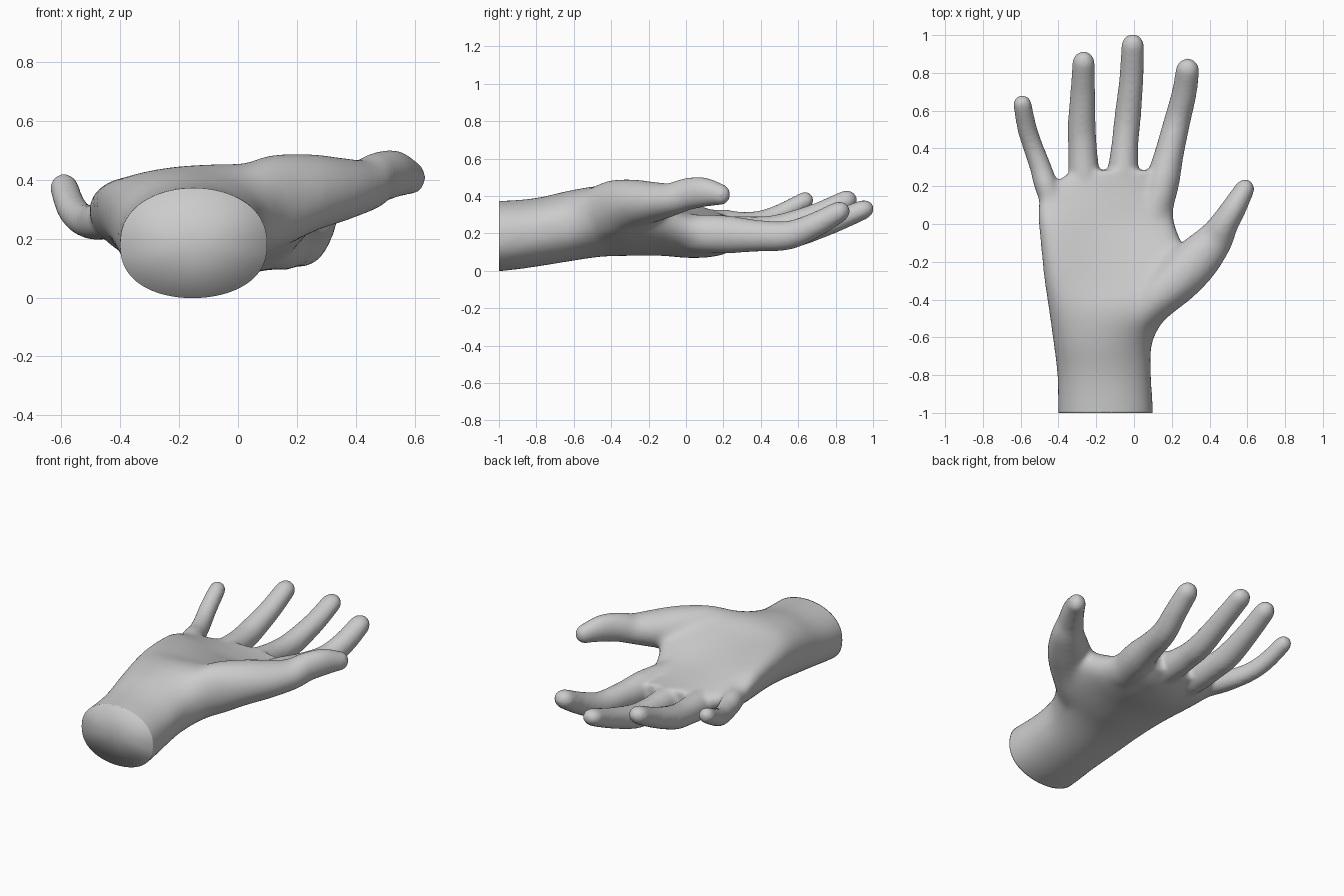
import bpy, bmesh, math
from mathutils import Vector

if "Cube" in bpy.data.objects:
    bpy.data.objects.remove(bpy.data.objects["Cube"])

SEG = 28
bm = bmesh.new()


def spline(rows, sub=6):
    """Catmull-Rom resampling of rows of numbers."""
    out = []
    for i in range(len(rows) - 1):
        a, b, c, d = (rows[max(0, min(len(rows) - 1, i + k))] for k in (-1, 0, 1, 2))
        for s in range(sub):
            t = s / sub
            out.append([0.5 * (2 * q + (r - p) * t + (2 * p - 5 * q + 4 * r - w) * t * t
                               + (3 * q - p - 3 * r + w) * t ** 3)
                        for p, q, r, w in zip(a, b, c, d)])
    out.append(list(rows[-1]))
    return out


def skin(rings):
    """Bridge rings of points into a closed solid."""
    loops = [[bm.verts.new(p) for p in ring] for ring in rings]
    faces = [bm.faces.new(loops[0]), bm.faces.new(loops[-1])]
    for a, b in zip(loops, loops[1:]):
        for i in range(SEG):
            j = (i + 1) % SEG
            faces.append(bm.faces.new((a[i], a[j], b[j], b[i])))
    bmesh.ops.recalc_face_normals(bm, faces=faces)


def digit(points):
    """Round-ended tube; points are x, y, z, half width, half height."""
    rows = spline(points)
    rings = []

    def ring(c, d, w, h):
        side = d.cross(Vector((0, 0, 1))).normalized()
        up = side.cross(d)
        rings.append([c + side * w * math.cos(a) + up * h * math.sin(a)
                      for a in (2 * math.pi * k / SEG for k in range(SEG))])

    for i, r in enumerate(rows):
        d = Vector(rows[min(i + 1, len(rows) - 1)][:3]) - Vector(rows[max(i - 1, 0)][:3])
        d.normalize()
        ring(Vector(r[:3]), d, r[3] + 0.003, r[4] + 0.003)
    for k in range(1, 7):
        a = k * math.pi / 2 / 6.3
        ring(Vector(r[:3]) + d * (r[3] + 0.01) * math.sin(a), d,
             (r[3] + 0.003) * math.cos(a), (r[4] + 0.003) * math.cos(a))
    skin(rings)


# Wrist and palm: y, left x, right x, top z (left, mid, right), bottom z (left, mid, right)
palm = [
    (-1.20, -.400, .105, .365, .37, .365, -.03, -.015, -.03),
    (-.98, -.404, .102, .37, .375, .37, -.01, -.002, -.005),
    (-.80, -.407, .092, .39, .39, .38, .02, .021, .03),
    (-.62, -.429, .100, .44, .43, .44, .05, .050, .06),
    (-.45, -.453, .200, .49, .452, .53, .08, .076, .14),
    (-.30, -.476, .300, .51, .42, .54, .11, .081, .19),
    (-.15, -.492, .275, .50, .38, .46, .13, .080, .15),
    (.00, -.506, .218, .47, .335, .37, .15, .070, .09),
    (.10, -.508, .210, .41, .31, .33, .17, .074, .08),
    (.19, -.460, .213, .35, .29, .30, .19, .092, .082),
    (.285, -.320, .200, .30, .275, .275, .16, .13, .12),
]
rings = []
for y, xl, xr, tl, tm, tr, bl, bmid, br in spline(palm, 5):
    pts = []
    for k in range(SEG):
        a = 2 * math.pi * k / SEG
        u, s = math.cos(a), math.sin(a)
        wl, wm, wr = u * (u - 1) / 2, 1 - u * u, u * (u + 1) / 2
        top, bot = tl * wl + tm * wm + tr * wr, bl * wl + bmid * wm + br * wr
        z = (top + bot) / 2 + (top - bot) / 2 * math.copysign(abs(s) ** 0.85, s)
        pts.append(((xl + xr) / 2 + (xr - xl) / 2 * u, y, z))
    rings.append(pts)
skin(rings)

# Little finger
digit([(-.40, .02, .26, .05, .06), (-.458, .18, .262, .060, .065), (-.495, .30, .256, .054, .056),
       (-.535, .41, .270, .050, .052), (-.567, .51, .308, .049, .049), (-.590, .63, .372, .046, .045)])
# Ring finger
digit([(-.25, .02, .20, .07, .08), (-.263, .22, .205, .080, .085), (-.272, .40, .215, .073, .073),
       (-.277, .52, .235, .071, .069), (-.271, .70, .300, .063, .059), (-.267, .85, .372, .057, .053)])
# Middle finger
digit([(-.07, .02, .19, .07, .09), (-.060, .24, .190, .080, .088), (-.048, .42, .185, .068, .075),
       (-.033, .57, .195, .067, .070), (-.014, .77, .255, .061, .058), (-.007, .94, .323, .058, .050)])
# Index finger
digit([(.10, .02, .20, .085, .10), (.145, .20, .195, .088, .100), (.188, .38, .187, .074, .082),
       (.230, .55, .190, .067, .074), (.265, .69, .245, .063, .064), (.283, .81, .310, .060, .055)])
# Thumb
digit([(-.03, -.56, .27, .09, .13), (.11, -.40, .325, .115, .155), (.225, -.295, .355, .125, .135),
       (.335, -.185, .367, .120, .108), (.425, -.085, .380, .095, .086), (.477, .00, .408, .073, .083),
       (.532, .09, .420, .062, .078), (.583, .18, .408, .050, .056)])

mesh = bpy.data.meshes.new("hand")
bm.to_mesh(mesh)
bm.free()
hand = bpy.data.objects.new("hand", mesh)
bpy.context.collection.objects.link(hand)
bpy.context.view_layer.objects.active = hand
hand.select_set(True)

# Fuse the parts into one soft skin
fuse = hand.modifiers.new("fuse", 'REMESH')
fuse.mode = 'VOXEL'
fuse.voxel_size = 0.012
soft = hand.modifiers.new("soften", 'SMOOTH')
soft.factor = 0.5
soft.iterations = 12
for m in ("fuse", "soften"):
    bpy.ops.object.modifier_apply(modifier=m)

# Blend the palm further than the fingers and thumb
group = hand.vertex_groups.new(name="palm")
for v in hand.data.vertices:
    w = min((0.24 - v.co.y) / 0.15, (0.36 - v.co.x) / 0.12, 1)
    if w > 0:
        group.add([v.index], w, 'REPLACE')
blend = hand.modifiers.new("blend", 'SMOOTH')
blend.vertex_group = "palm"
blend.factor = 0.5
blend.iterations = 45
bpy.ops.object.modifier_apply(modifier="blend")

# Flat cut at the wrist, shaded softly over its rim
bm = bmesh.new()
bm.from_mesh(hand.data)
cut = bmesh.ops.bisect_plane(bm, geom=bm.verts[:] + bm.edges[:] + bm.faces[:],
                             plane_co=(0, -1, 0), plane_no=(0, -1, 0), clear_outer=True)
cap = bmesh.ops.holes_fill(bm, edges=[e for e in cut["geom_cut"] if isinstance(e, bmesh.types.BMEdge)])
bmesh.ops.poke(bm, faces=cap["faces"])
bmesh.ops.recalc_face_normals(bm, faces=bm.faces[:])
bm.to_mesh(hand.data)
bm.free()
bpy.ops.object.shade_smooth()
